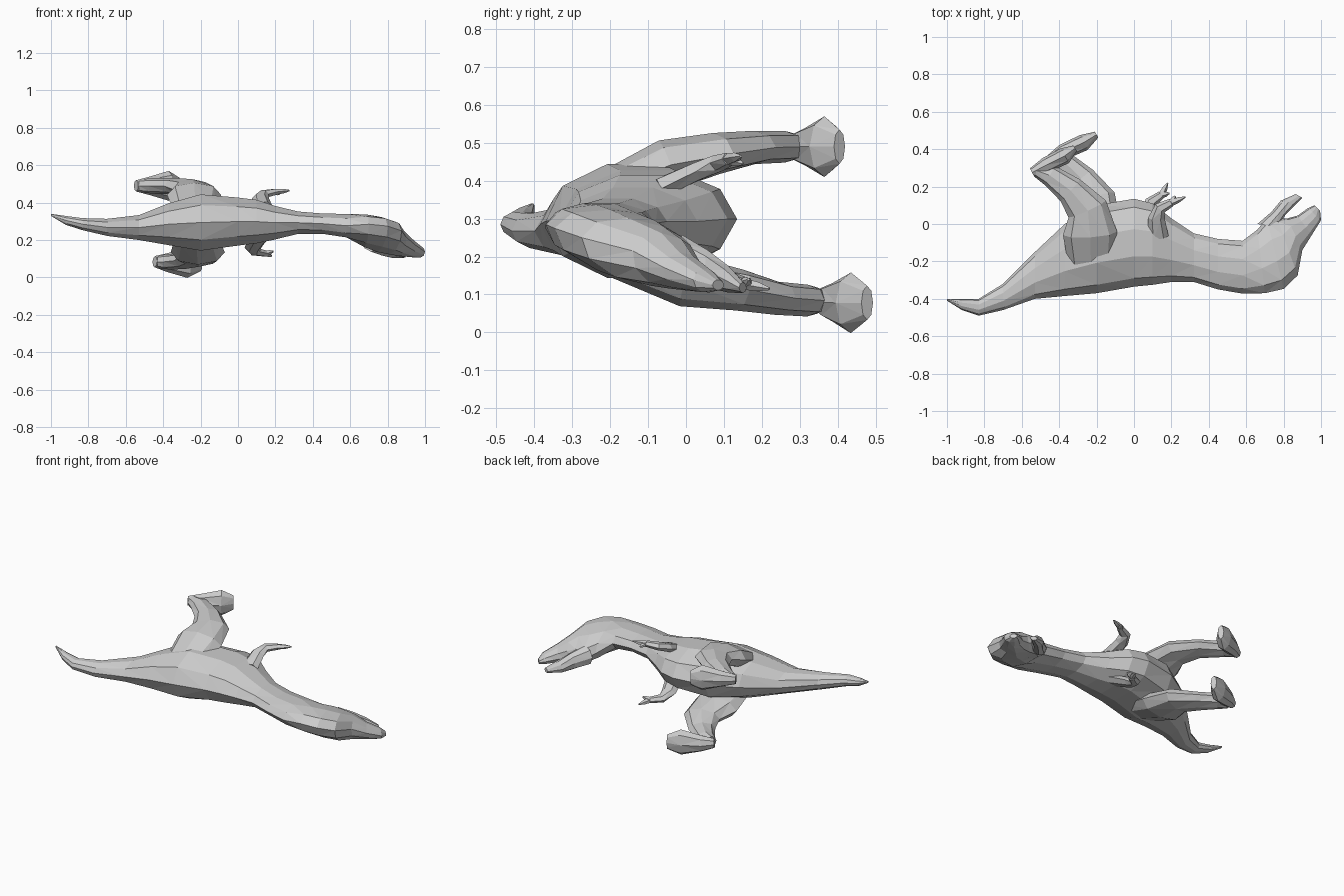
import bpy, bmesh, math
from mathutils import Vector

if "Cube" in bpy.data.objects:
    bpy.data.objects.remove(bpy.data.objects["Cube"])

# The theropod lies on its side: length along x, belly towards +y, body width along z.
Z = Vector((0, 0, 1))


def make_loft(name, rings, sides):
    """Skin rings given as (centre, half axis u, half axis v) with flat faces."""
    bm = bmesh.new()
    loops = []
    for c, u, v in rings:
        loops.append([bm.verts.new(c + u * math.cos(a) + v * math.sin(a))
                      for a in (2 * math.pi * i / sides for i in range(sides))])
    for a, b in zip(loops, loops[1:]):
        for i in range(sides):
            j = (i + 1) % sides
            bm.faces.new((a[i], a[j], b[j], b[i]))
    bm.faces.new(loops[0][::-1])
    bm.faces.new(loops[-1])
    bmesh.ops.triangulate(bm, faces=bm.faces[:])
    bmesh.ops.recalc_face_normals(bm, faces=bm.faces[:])
    me = bpy.data.meshes.new(name)
    bm.to_mesh(me)
    bm.free()
    ob = bpy.data.objects.new(name, me)
    bpy.context.collection.objects.link(ob)
    return ob


def spine_part(name, sections, sides=10):
    """Each section: back point, belly point, half width."""
    rings = []
    for back, belly, w in sections:
        b, f = Vector(back), Vector(belly)
        u = (f - b) / 2
        v = (Z - u * (Z.dot(u) / u.length_squared)).normalized() * w
        rings.append(((b + f) / 2, u, v))
    return make_loft(name, rings, sides)


def limb(name, path, radii, sides=7):
    """Tube along a path; radii are (depth in the xy plane, width towards z)."""
    pts = [Vector(p) for p in path]
    rings = []
    for i, p in enumerate(pts):
        t = (pts[min(i + 1, len(pts) - 1)] - pts[max(i - 1, 0)]).normalized()
        v = (Z - t * Z.dot(t)).normalized()
        rings.append((p, t.cross(v) * radii[i][0], v * radii[i][1]))
    return make_loft(name, rings, sides)


# Tail, torso and neck: x, back y, belly y, middle z, half width
body = [(-1.0, -.41, -.40, .335, .006), (-.92, -.46, -.40, .305, .025),
        (-.83, -.49, -.40, .285, .034), (-.70, -.46, -.32, .268, .048),
        (-.53, -.40, -.15, .267, .07), (-.37, -.385, 0, .285, .118),
        (-.20, -.37, .10, .294, .158), (0, -.335, .135, .299, .135),
        (.10, -.325, .11, .299, .122), (.20, -.31, .03, .293, .094),
        (.32, -.31, -.05, .293, .063), (.45, -.35, -.08, .288, .057),
        (.58, -.372, -.09, .277, .066)]
sections = [((x, b, z), (x, f, z), w) for x, b, f, z, w in body]
# Skull and snout bend down and sideways
sections += [((.70, -.37, .285), (.66, -.03, .215), .082),
             ((.80, -.347, .275), (.71, .03, .185), .086),
             ((.875, -.275, .25), (.765, .03, .175), .084),
             ((.9, -.14, .215), (.82, .03, .163), .071),
             ((.95, -.06, .172), (.875, .045, .15), .05),
             ((1.0, .02, .138), (.93, .085, .135), .032),
             ((.995, .07, .125), (.965, .10, .125), .014)]
spine_part("body_and_skull", sections)

# Open lower jaw
spine_part("lower_jaw", [((.77, -.02, .195), (.66, 0, .20), .06),
                         ((.81, .05, .165), (.735, .065, .17), .05),
                         ((.86, .10, .14), (.785, .125, .14), .035),
                         ((.90, .14, .118), (.865, .16, .118), .014)], 8)

# Hind legs: thigh, shank and heel
leg_radii = [(.12, .05), (.145, .068), (.11, .055), (.078, .044), (.058, .042), (.035, .035)]
legs = {
    "upper": [(-.23, -.22, .37), (-.235, -.05, .442), (-.25, .08, .472),
              (-.34, .18, .488), (-.45, .26, .49), (-.52, .285, .49)],
    "lower": [(-.22, -.20, .20), (-.215, 0, .135), (-.21, .14, .112),
              (-.28, .24, .09), (-.36, .32, .084), (-.42, .345, .084)],
}
# Blocky feet fan out sideways and end in a blunt point
feet = {
    "upper": [(-.545, .275, .49), (-.47, .315, .49), (-.37, .365, .49), (-.315, .405, .49)],
    "lower": [(-.445, .35, .085), (-.38, .385, .08), (-.27, .435, .078), (-.2, .478, .078)],
}
for side in legs:
    limb("hind_leg_" + side, legs[side], leg_radii, 8)
    limb("foot_" + side, feet[side], [(.025, .03), (.042, .05), (.045, .08), (.018, .045)], 8)

# Small forelimbs with two claws each
arms = {
    "upper": [(.13, -.07, .38), (.12, .03, .425), (.14, .085, .447), (.20, .115, .458)],
    "lower": [(.11, -.05, .21), (.08, .06, .16), (.09, .115, .138), (.145, .155, .128)],
}
claws = {"upper": [(.275, .145, .465), (.22, .15, .445)],
         "lower": [(.18, .22, .115), (.19, .165, .14)]}
for side, path in arms.items():
    limb("forelimb_" + side, path, [(.055, .03), (.045, .027), (.033, .023), (.022, .018)], 6)
    for n, end in enumerate(claws[side], 1):
        wrist = Vector(path[-1])
        e = Vector(end)
        limb("claw_%s_%d" % (side, n), [wrist, wrist.lerp(e, .55), e],
             [(.02, .016), (.015, .013), (.004, .004)], 5)
